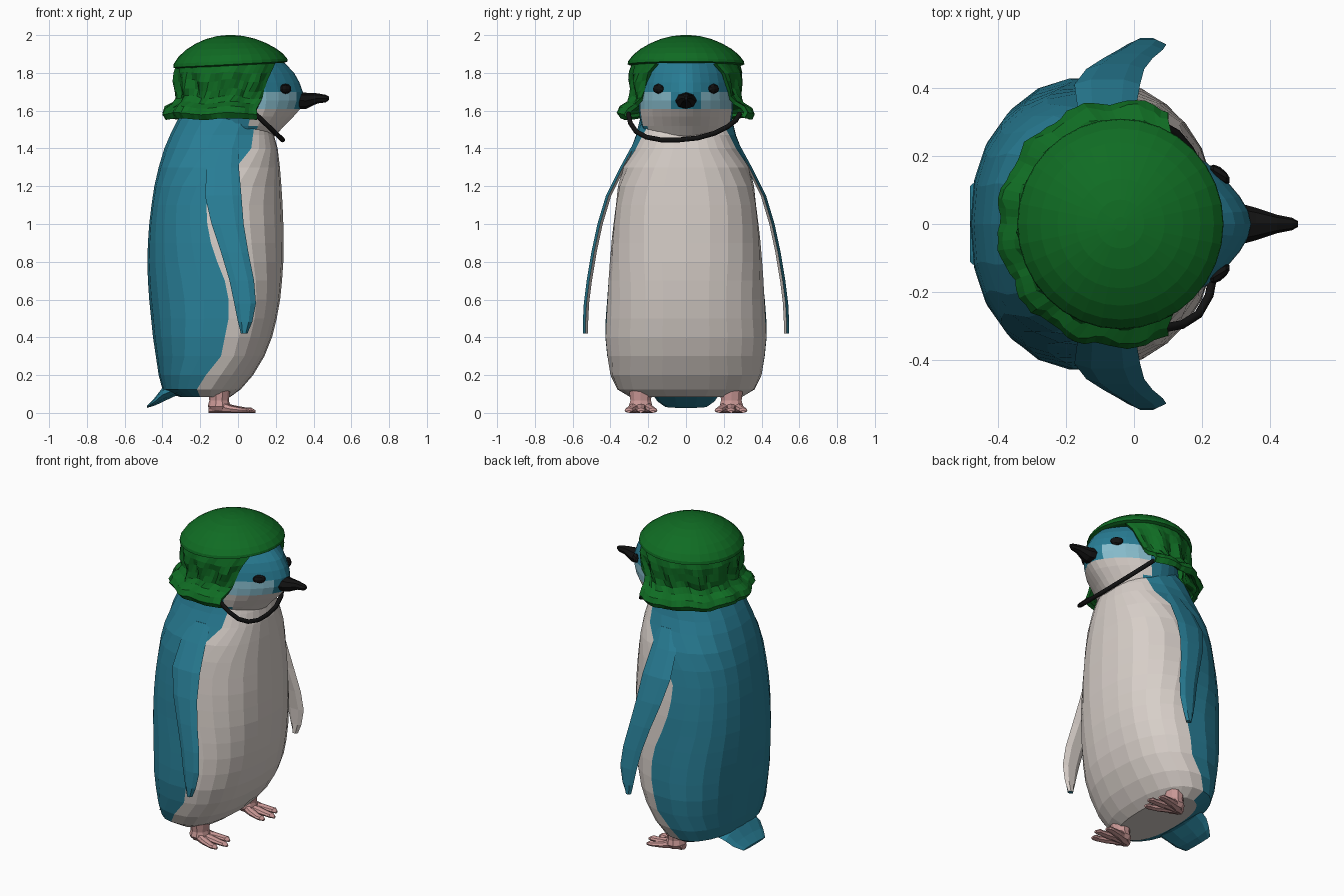
import bpy, bmesh, math, random
from math import sin, cos, pi

if "Cube" in bpy.data.objects:
    bpy.data.objects.remove(bpy.data.objects["Cube"])
random.seed(3)


def material(name, rgb):
    m = bpy.data.materials.new(name)
    m.diffuse_color = (*rgb, 1)
    m.use_nodes = True
    m.node_tree.nodes["Principled BSDF"].inputs["Base Color"].default_value = m.diffuse_color
    return m


TEAL = material("teal plumage", (0.021, 0.205, 0.30))
WHITE = material("warm white plumage", (0.68, 0.62, 0.58))
PALE = material("pale blue cheek", (0.24, 0.50, 0.60))
GREEN = material("green fabric", (0.005, 0.150, 0.017))
PINK = material("pink skin", (0.60, 0.32, 0.31))
BLACK = material("black", (0.006, 0.006, 0.006))


def loft(name, rings, mats, rule=None, closed=True, caps=True, mirror=False):
    """Skin a list of equal rings; rule(centre, column) picks the material."""
    bm = bmesh.new()
    vs = [[bm.verts.new(p) for p in r] for r in rings]
    n = len(rings[0])
    col = bm.faces.layers.int.new("column")
    for a, b in zip(vs, vs[1:]):
        for i in range(n if closed else n - 1):
            j = (i + 1) % n
            bm.faces.new((a[i], a[j], b[j], b[i]))[col] = i
    if caps:
        for r in (vs[0], vs[-1]):
            bm.faces.new(r)[col] = 0
    bmesh.ops.recalc_face_normals(bm, faces=bm.faces)
    if rule:
        for f in bm.faces:
            f.material_index = rule(f.calc_center_median(), f[col])
    bm.faces.layers.int.remove(col)
    me = bpy.data.meshes.new(name)
    bm.to_mesh(me)
    bm.free()
    for m in mats:
        me.materials.append(m)
    ob = bpy.data.objects.new(name, me)
    bpy.context.collection.objects.link(ob)
    if mirror:
        mod = ob.modifiers.new("mirror", 'MIRROR')
        mod.use_axis = (False, True, False)
    return ob


def lerp(table, z):
    for (z0, v0), (z1, v1) in zip(table, table[1:]):
        if z <= z1:
            return v0 + (v1 - v0) * max(0, (z - z0) / (z1 - z0))
    return table[-1][1]


def cross(x, y, z, ry, rz, n=8):
    """Oval ring facing along x."""
    return [(x, y + ry * cos(2 * pi * i / n), z + rz * sin(2 * pi * i / n)) for i in range(n)]


# Body: the ring columns follow the seam between belly and back
SEAM = [(.09, -.20), (.13, -.22), (.2, -.17), (.3, -.09), (.5, -.05), (.65, -.05), (.8, -.11),
        (.95, -.16), (1.15, -.17), (1.3, -.01), (1.4, .07), (1.62, .10)]
N, EXP = 12, 2.35


def body_ring(z, xb, xf, hw):
    cx, rx = (xb + xf) / 2, (xf - xb) / 2
    s = max(-.95, min(.95, (lerp(SEAM, z) - cx) / rx))
    seam = math.acos(math.copysign(abs(s) ** (EXP / 2), s))
    angles = [-seam + 2 * seam * i / N for i in range(N)]
    angles += [seam + (2 * pi - 2 * seam) * i / N for i in range(N)]

    def power(v):
        return math.copysign(abs(v) ** (2 / EXP), v)
    return [(cx + rx * power(cos(a)), hw * power(sin(a)), z) for a in angles]


body = [(.085, -.31, -.04, .30), (.125, -.40, .015, .365), (.2, -.42, .08, .40), (.3, -.435, .14, .42),
        (.4, -.45, .18, .43), (.5, -.46, .205, .427), (.6, -.47, .223, .42), (.7, -.477, .233, .412),
        (.8, -.48, .24, .403), (.9, -.477, .24, .395), (1.0, -.47, .24, .385), (1.1, -.458, .236, .373),
        (1.2, -.443, .23, .36), (1.3, -.42, .222, .338), (1.4, -.39, .21, .295), (1.47, -.36, .19, .267),
        (1.55, -.32, .15, .245), (1.62, -.26, .10, .21)]
loft("body", [body_ring(*b) for b in body], [WHITE, TEAL], lambda c, i: int(i >= N))

# Head: rings that pinch toward the beak
head = [(1.42, -.2, .14, .16), (1.47, -.24, .2, .215), (1.52, -.25, .245, .235), (1.57, -.26, .295, .245),
        (1.61, -.26, .33, .25), (1.655, -.26, .345, .25), (1.70, -.26, .343, .248), (1.75, -.26, .325, .24),
        (1.80, -.25, .297, .228), (1.85, -.24, .25, .205), (1.9, -.18, .15, .14)]


def head_ring(z, xb, xf, hw, n=28):
    pts = []
    for i in range(n):
        c, s = cos(2 * pi * i / n), sin(2 * pi * i / n)
        pts.append((c * (xf if c > 0 else -xb), hw * s * (1 - .35 * max(c, 0) ** 3), z))
    return pts


def head_colour(c, i):
    if c.z < 1.61:
        return 0 if c.x > .08 else 1
    return 2 if c.z < 1.70 and c.x > .09 and abs(c.y) > .06 else 1


loft("head", [head_ring(*h) for h in head], [WHITE, TEAL, PALE], head_colour)

# Beak
beak = [(.30, .064, 1.655, .046), (.36, .047, 1.652, .043), (.42, .027, 1.665, .027),
        (.465, .018, 1.664, .020), (.482, .008, 1.666, .009)]
loft("beak", [cross(x, 0, z, ry, rz) for x, ry, z, rz in beak], [BLACK])

# Eyes
eye = [(-.028, .010), (-.018, .022), (0, .027), (.018, .022), (.028, .010)]
loft("eyes", [cross(.252 + d, .146 - d * .6, 1.716, r * .8, r) for d, r in eye], [BLACK], mirror=True)

# Flippers: teal outside, white inside
flipper = [(1.41, -.12, 0, .275), (1.3, -.165, .005, .335), (1.15, -.175, .018, .41), (1.0, -.14, .03, .455),
           (.85, -.09, .055, .487), (.7, -.045, .085, .512), (.58, -.02, .095, .527),
           (.48, 0, .075, .532), (.42, .015, .05, .532)]


def flipper_ring(z, xb, xf, y, t=.014):
    w = (xf - xb) * .25
    return [(xb, y, z), (xb + w, y + t, z), (xf - w, y + t, z),
            (xf, y, z), (xf - w, y - t, z), (xb + w, y - t, z)]


loft("flippers", [flipper_ring(*f) for f in flipper], [TEAL, WHITE], lambda c, i: int(i >= 3), mirror=True)

# Tail
tail = [(-.22, .16, .13, .02), (-.34, .19, .12, .035), (-.40, .175, .095, .04),
        (-.44, .15, .06, .022), (-.482, .11, .032, .006)]
loft("tail", [cross(x, 0, z, ry, rz, 10) for x, ry, z, rz in tail], [TEAL])

# Legs and three-toed feet
loft("legs", [[(-.10 + r * cos(k * pi / 5), .24 + r * 1.1 * sin(k * pi / 5), z) for k in range(10)]
              for z, r in ((.01, .045), (.035, .06), (.065, .052), (.14, .06))], [PINK], mirror=True)
for label, y, reach in (("inner", .175, .85), ("middle", .238, 1), ("outer", .302, .85)):
    path = [(-.155, .1, .025, .022), (-.11, .2, .036, .036), (-.03, .7, .028, .021), (.045, 1, .023, .014),
            (.07, 1, .024, .014), (.092, 1, .010, .007)]
    loft(label + "_toe", [cross(-.11 + (x + .11) * reach, .24 + (y - .24) * f, rz, ry, rz)
                          for x, f, ry, rz in path], [PINK], mirror=True)

# Helmet dome, tilted slightly up at the front
HX = -.04
dome = [(.22, 1.855), (.285, 1.838), (.303, 1.845), (.30, 1.862), (.275, 1.895), (.235, 1.928),
        (.185, 1.957), (.13, 1.98), (.07, 1.995), (.02, 2.0)]
loft("helmet_dome", [[(HX + r * cos(k * pi / 16), r * 1.02 * sin(k * pi / 16),
                       z + .09 * (2 - z) / .16 * r * cos(k * pi / 16) * .6) for k in range(32)]
                     for r, z in dome], [GREEN])

# Ruffled fabric flap hanging from the dome, open at the face
EDGE = [(1.55, .10), (1.62, .10), (1.70, .13), (1.76, .155), (1.85, .19)]
flap = [(1.85, .275, 0), (1.80, .285, .006), (1.76, .282, .012), (1.71, .275, .014), (1.67, .275, .014),
        (1.635, .295, .010), (1.61, .335, .010), (1.585, .350, .008), (1.562, .335, .006)]
rings = []
for z, r, wave in flap:
    e = math.acos(min(1, (lerp(EDGE, z) - HX) / r))
    ring = []
    for k in range(57):
        a = e + (2 * pi - 2 * e) * k / 56
        rr = r + wave * sin(13 * a + 9 * z) + random.uniform(-.6, .6) * wave
        ring.append((HX + rr * cos(a), rr * sin(a), z + wave * .7 * sin(7 * a)))
    rings.append(ring)
cloth = loft("helmet_neck_flap", rings, [GREEN], closed=False, caps=False)
solid = cloth.modifiers.new("thickness", 'SOLIDIFY')
solid.thickness = .022
solid.offset = 0

# Chin strap
curve = bpy.data.curves.new("strap_path", 'CURVE')
curve.dimensions = '3D'
curve.bevel_depth = .013
curve.bevel_resolution = 2
curve.use_fill_caps = True
pts = [(-.305, 1.585), (-.295, 1.535), (-.265, 1.49), (-.21, 1.46), (-.13, 1.445), (-.04, 1.445),
       (.06, 1.455), (.15, 1.48), (.22, 1.515), (.265, 1.55), (.285, 1.585)]
spline = curve.splines.new('POLY')
spline.points.add(len(pts) - 1)
for p, (y, z) in zip(spline.points, pts):
    p.co = (.1 + (1.575 - z) * 1.05, y, z, 1)
helper = bpy.data.objects.new("strap_path", curve)
mesh = bpy.data.meshes.new_from_object(helper)
mesh.materials.clear()
mesh.materials.append(BLACK)
bpy.context.collection.objects.link(bpy.data.objects.new("chin_strap", mesh))
bpy.data.objects.remove(helper)
